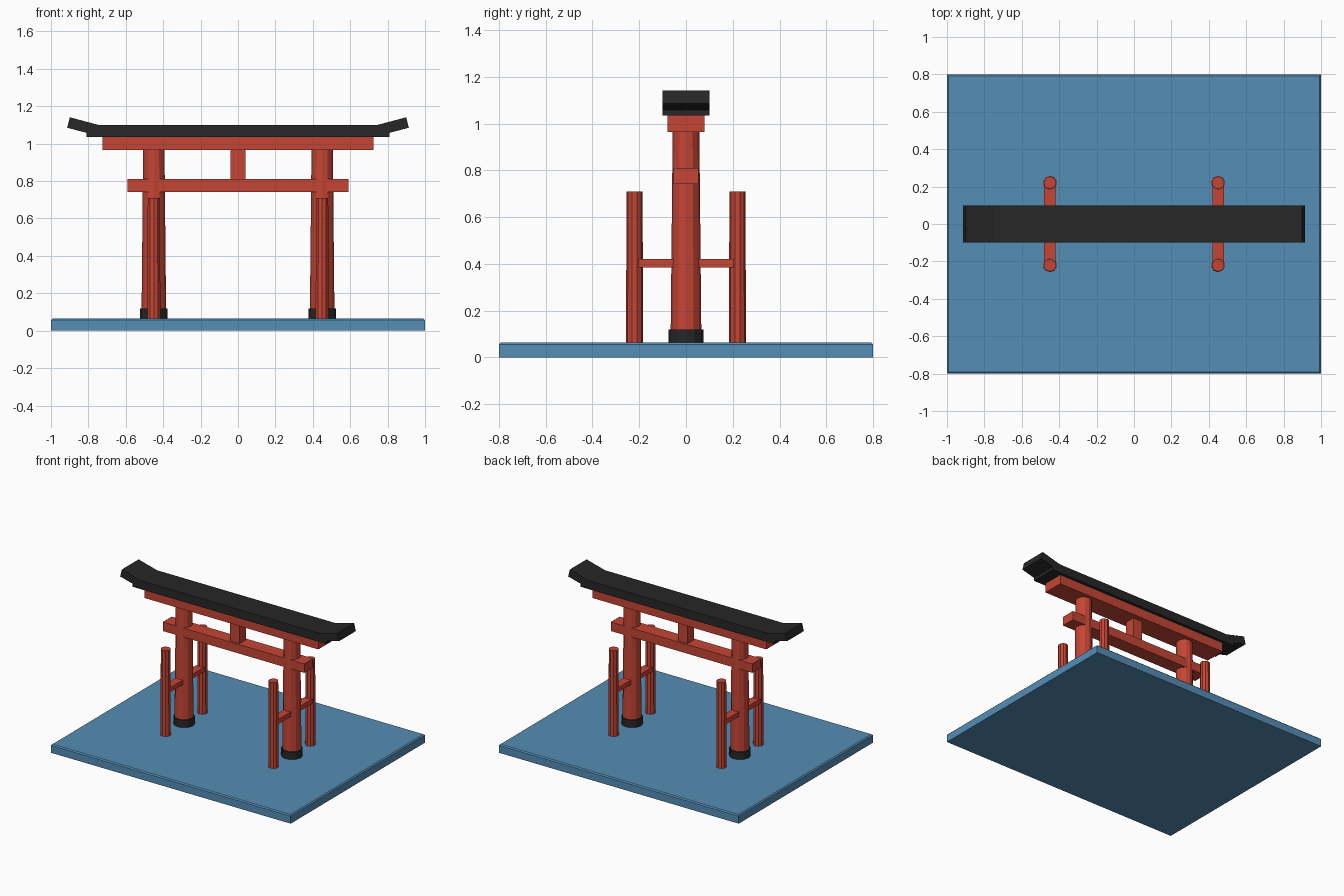
import bpy, bmesh
from math import pi
from mathutils import Matrix

if "Cube" in bpy.data.objects:
    bpy.data.objects.remove(bpy.data.objects["Cube"])


def material(name, rgb):
    m = bpy.data.materials.new(name)
    m.diffuse_color = (*rgb, 1)
    m.use_nodes = True
    m.node_tree.nodes["Principled BSDF"].inputs["Base Color"].default_value = m.diffuse_color
    return m


RED = material("red_paint", (0.56, 0.06, 0.035))
BLACK = material("black", (0.02, 0.02, 0.02))
BLUE = material("water_blue", (0.09, 0.27, 0.46))
GROUND = 0.064


def finish(name, bm, mat):
    bmesh.ops.recalc_face_normals(bm, faces=bm.faces)
    mesh = bpy.data.meshes.new(name)
    bm.to_mesh(mesh)
    bm.free()
    mesh.materials.append(mat)
    ob = bpy.data.objects.new(name, mesh)
    bpy.context.collection.objects.link(ob)
    return ob


def box(name, x, y, z, mat):
    """Box from (min, max) ranges."""
    bm = bmesh.new()
    size = [b - a for a, b in (x, y, z)]
    mid = [(a + b) / 2 for a, b in (x, y, z)]
    bmesh.ops.create_cube(bm, size=1, matrix=Matrix.Translation(mid) @ Matrix.Diagonal((*size, 1)))
    return finish(name, bm, mat)


def post(name, x, y, z0, z1, r0, r1, sides, mat):
    """Tapered upright post."""
    bm = bmesh.new()
    bmesh.ops.create_cone(bm, cap_ends=True, segments=sides, radius1=r0, radius2=r1, depth=z1 - z0,
                          matrix=Matrix.Translation((x, y, (z0 + z1) / 2)))
    return finish(name, bm, mat)


# Base slab with a fine bevel round the top edge
base = box("water_base", (-1, 1), (-0.8, 0.8), (0, GROUND), BLUE)
bm = bmesh.new()
bm.from_mesh(base.data)
top = [e for e in bm.edges if all(v.co.z > 0.05 for v in e.verts)]
bmesh.ops.bevel(bm, geom=top, offset=0.008, segments=1, affect='EDGES')
bm.to_mesh(base.data)
bm.free()

# Pillars, each with a cuff, two support posts and a brace
for side, sx in (("left", -0.45), ("right", 0.45)):
    post(side + "_pillar", sx, 0, GROUND, 0.97, 0.066, 0.057, 12, RED)
    post(side + "_pillar_cuff", sx, 0, GROUND, 0.12, 0.074, 0.074, 12, BLACK)
    for end, sy in (("front", -0.22), ("back", 0.22)):
        post(f"{side}_{end}_support_post", sx, sy, GROUND, 0.71, 0.037, 0.034, 10, RED)
    box(side + "_brace", (sx - 0.03, sx + 0.03), (-0.22, 0.22), (0.385, 0.42), RED)

# Beams and centre strut
box("tie_beam", (-0.59, 0.59), (-0.053, 0.053), (0.742, 0.81), RED)
box("centre_strut", (-0.04, 0.04), (-0.04, 0.04), (0.81, 0.965), RED)
box("lintel", (-0.725, 0.725), (-0.079, 0.079), (0.965, 1.035), RED)

# Top beam with upturned ends: mirrored profile extruded along y
half = [(0.81, 1.035), (0.81, 1.058), (0.913, 1.085), (0.899, 1.141), (0.745, 1.10)]
profile = half + [(-x, z) for x, z in reversed(half)]
bm = bmesh.new()
face = bm.faces.new([bm.verts.new((x, -0.1, z)) for x, z in profile])
ext = bmesh.ops.extrude_face_region(bm, geom=[face], use_keep_orig=True)
bmesh.ops.translate(bm, vec=(0, 0.2, 0),
                    verts=[g for g in ext["geom"] if isinstance(g, bmesh.types.BMVert)])
finish("roof_beam", bm, BLACK)
